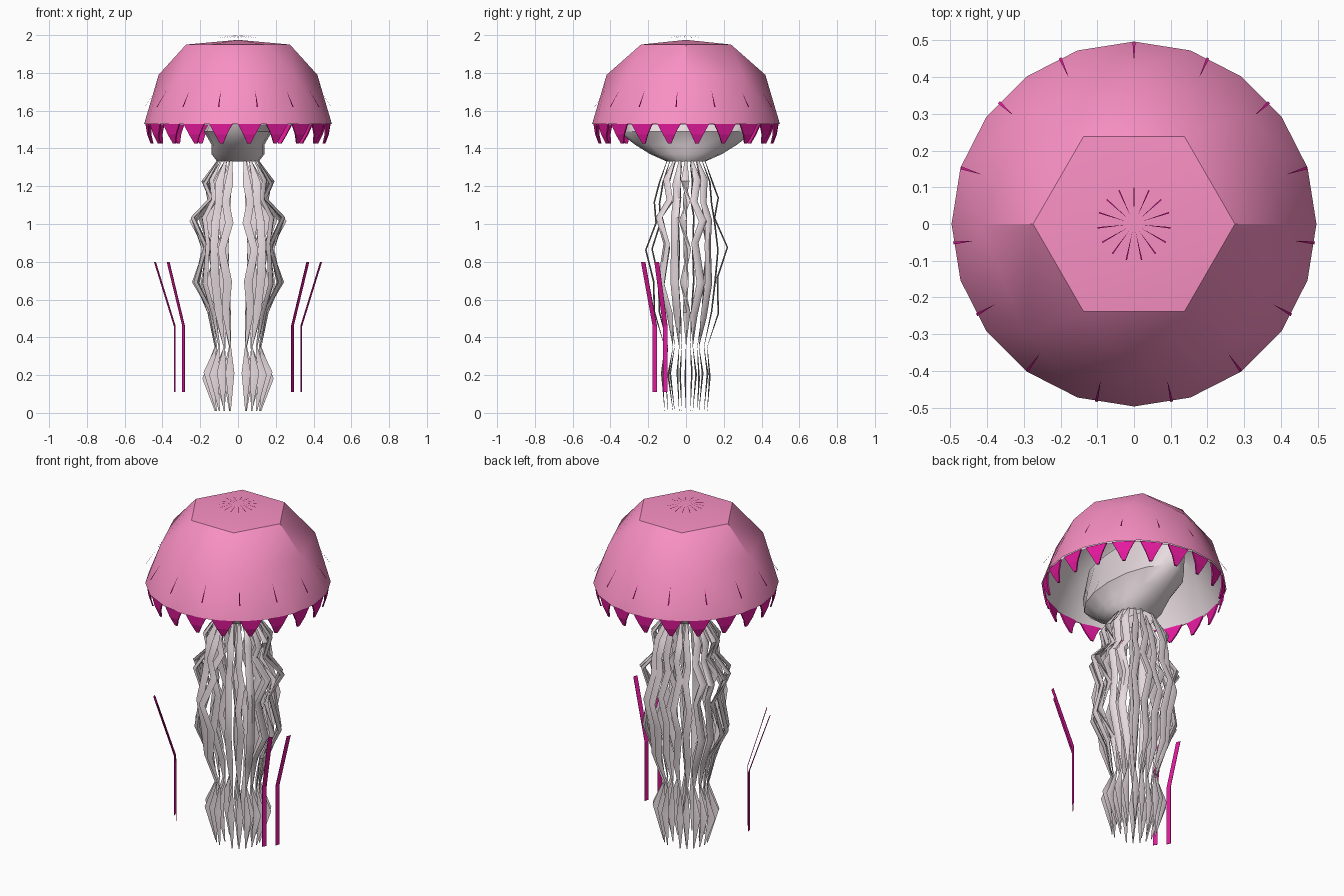
import bpy, bmesh, math, random
from math import sin, cos, pi, radians
from mathutils import Vector

if "Cube" in bpy.data.objects:
    bpy.data.objects.remove(bpy.data.objects["Cube"])

random.seed(4)


def material(name, rgb):
    m = bpy.data.materials.new(name)
    m.diffuse_color = (*rgb, 1)
    m.use_nodes = True
    m.node_tree.nodes["Principled BSDF"].inputs["Base Color"].default_value = m.diffuse_color
    return m


PINK = material("bell_pink", (0.95, 0.28, 0.55))
MAGENTA = material("frill_magenta", (0.78, 0.01, 0.34))
PALE = material("pale_flesh", (0.80, 0.71, 0.74))


def finish(bm, name, mat=None, smooth=None):
    bmesh.ops.recalc_face_normals(bm, faces=bm.faces[:])
    me = bpy.data.meshes.new(name)
    bm.to_mesh(me)
    bm.free()
    ob = bpy.data.objects.new(name, me)
    bpy.context.collection.objects.link(ob)
    if mat:
        me.materials.append(mat)
    if smooth:
        bpy.ops.object.select_all(action='DESELECT')
        ob.select_set(True)
        bpy.context.view_layer.objects.active = ob
        bpy.ops.object.shade_smooth_by_angle(angle=radians(smooth))
    return ob


def polar(a, r, z):
    return Vector((r * cos(a), r * sin(a), z))


def loft(bm, rings, caps=True):
    vs = [[bm.verts.new(p) for p in ring] for ring in rings]
    n = len(vs[0])
    for lo, hi in zip(vs, vs[1:]):
        for i in range(n):
            j = (i + 1) % n
            bm.faces.new((lo[i], lo[j], hi[j], hi[i]))
    if caps:
        bm.faces.new(vs[0])
        bm.faces.new(vs[-1])


def dome(name, rings, mat):
    # faceted shell: hull of a few rings with the underside removed
    bm = bmesh.new()
    for n, r, z in rings:
        for i in range(n):
            bm.verts.new(polar(2 * pi * i / n, r, z))
    bmesh.ops.convex_hull(bm, input=bm.verts[:])
    zmin = rings[0][2]
    low = [f for f in bm.faces if all(v.co.z < zmin + 0.01 for v in f.verts)]
    bmesh.ops.delete(bm, geom=low, context='FACES')
    return finish(bm, name, mat, 30)


# Bell and its pale lining
dome("bell", [(20, 0.497, 1.53), (8, 0.42, 1.79), (6, 0.275, 1.95), (1, 0, 1.975)], PINK)
dome("bell_lining", [(20, 0.485, 1.525), (8, 0.40, 1.78), (6, 0.26, 1.935)], PALE)

# Central stalk, wide front to back where it webs into the bell
bm = bmesh.new()
stalk = [(0.11, 0.10, 1.33), (0.14, 0.19, 1.37), (0.14, 0.27, 1.42),
         (0.18, 0.36, 1.49), (0.12, 0.40, 1.60), (0.07, 0.37, 1.77)]
loft(bm, [[(rx * cos(k * pi / 8), ry * sin(k * pi / 8), z) for k in range(16)]
          for rx, ry, z in stalk], caps=False)
finish(bm, "stalk", PALE, 40)

# Toothed frill hanging from the rim
bm = bmesh.new()
for i in range(20):
    a = radians(-82.8 + 18 * i)
    row = [(0.125, 0.490, 1.53), (0.065, 0.482, 1.475), (0.016, 0.465, 1.425)]
    rings = []
    for w, r, z in row:
        d = w / 2 / r
        rings.append([polar(a - d, r, z), polar(a + d, r, z),
                      polar(a + d, r - 0.008, z), polar(a - d, r - 0.008, z)])
    loft(bm, rings)
finish(bm, "rim_frill", MAGENTA)

# Thin spots on the sides of the bell and a star at the crown
bm = bmesh.new()
for i in range(15):
    a = radians(90 + 24 * i)
    for (r0, z0), (r1, z1), w in (((0.435, 1.71), (0.495, 1.62), 0.004),
                                  ((0.02, 2.0), (0.10, 1.988), 0.002)):
        t = Vector((-sin(a), cos(a), 0)) * w
        p, q = polar(a, r0, z0), polar(a, r1, z1)
        bm.faces.new([bm.verts.new(c) for c in (p, q - t, q + t)])
finish(bm, "bell_spots", MAGENTA)

# Zigzag oral arms: flat tapered ribbons that all face front near the ends
# columns: z, ring radius, radial zigzag, half width
ARM = [(1.34, 0.105, 0.0, 0.006), (1.23, 0.165, 0.015, 0.022), (1.12, 0.165, -0.015, 0.020),
       (1.02, 0.205, 0.04, 0.022), (0.88, 0.205, -0.025, 0.020), (0.70, 0.205, 0.025, 0.023),
       (0.52, 0.165, -0.015, 0.020), (0.35, 0.12, 0.0, 0.004), (0.20, 0.15, 0.015, 0.024),
       (0.01, 0.12, 0.0, 0.003)]
# nine outer arms and four inner arms on each side
LAYOUT = [(17.5 * k, 1.0, k) for k in range(-4, 5)]
LAYOUT += [(-54 + 36 * k, 0.62, k) for k in range(4)]
bm = bmesh.new()
for deg, scale, k in LAYOUT:
    base = radians(deg)
    flip = 1 if abs(deg) < 20 else (-1 if abs(deg) > 60 else 0.6 * (-1) ** k)
    wave = 1 if k % 2 else -1
    front = abs(deg) > 40 or scale < 1
    jit = [random.uniform(-0.02, 0.02) for _ in ARM]
    for mirror in (1, -1):
        rings = []
        for (z, r, zig, hw), dz in zip(ARM, jit):
            a = base + wave * zig * 1.6
            c = polar(a, r * scale + zig * flip, z)
            if 0.1 < z < 1.3 and z != 0.35:
                c.z += dz
            facing = front or z < 0.4
            side = Vector((1, 0, 0)) if facing else Vector((-sin(a), cos(a), 0))
            out = Vector((-side.y, side.x, 0))
            th = hw * (0.2 if facing else 0.6)
            ring = [c + side * hw, c + out * th, c - side * hw, c - out * th]
            # keep the same corner order where the ribbon turns
            if side.x < 0:
                ring = ring[2:] + ring[:2]
            rings.append([Vector((p.x * mirror, p.y, p.z)) for p in ring])
        loft(bm, rings)
finish(bm, "oral_arms", PALE, 60)

# Long magenta ribbons, two on each side at the front
for label, pts in (("outer", [(0.44, -0.155, 0.8), (0.335, -0.11, 0.46), (0.335, -0.11, 0.11)]),
                   ("inner", [(0.37, -0.227, 0.8), (0.288, -0.165, 0.46), (0.288, -0.165, 0.11)])):
    for side_name, s in (("right", 1), ("left", -1)):
        bm = bmesh.new()
        rings = []
        for x, y, z in pts:
            u = Vector((s * x, y, 0)).normalized()
            t = Vector((-u.y, u.x, 0)) * 0.013
            o = u * 0.001
            c = Vector((s * x, y, z))
            rings.append([c + t + o, c - t + o, c - t - o, c + t - o])
        loft(bm, rings)
        finish(bm, f"{label}_ribbon_{side_name}", MAGENTA)
